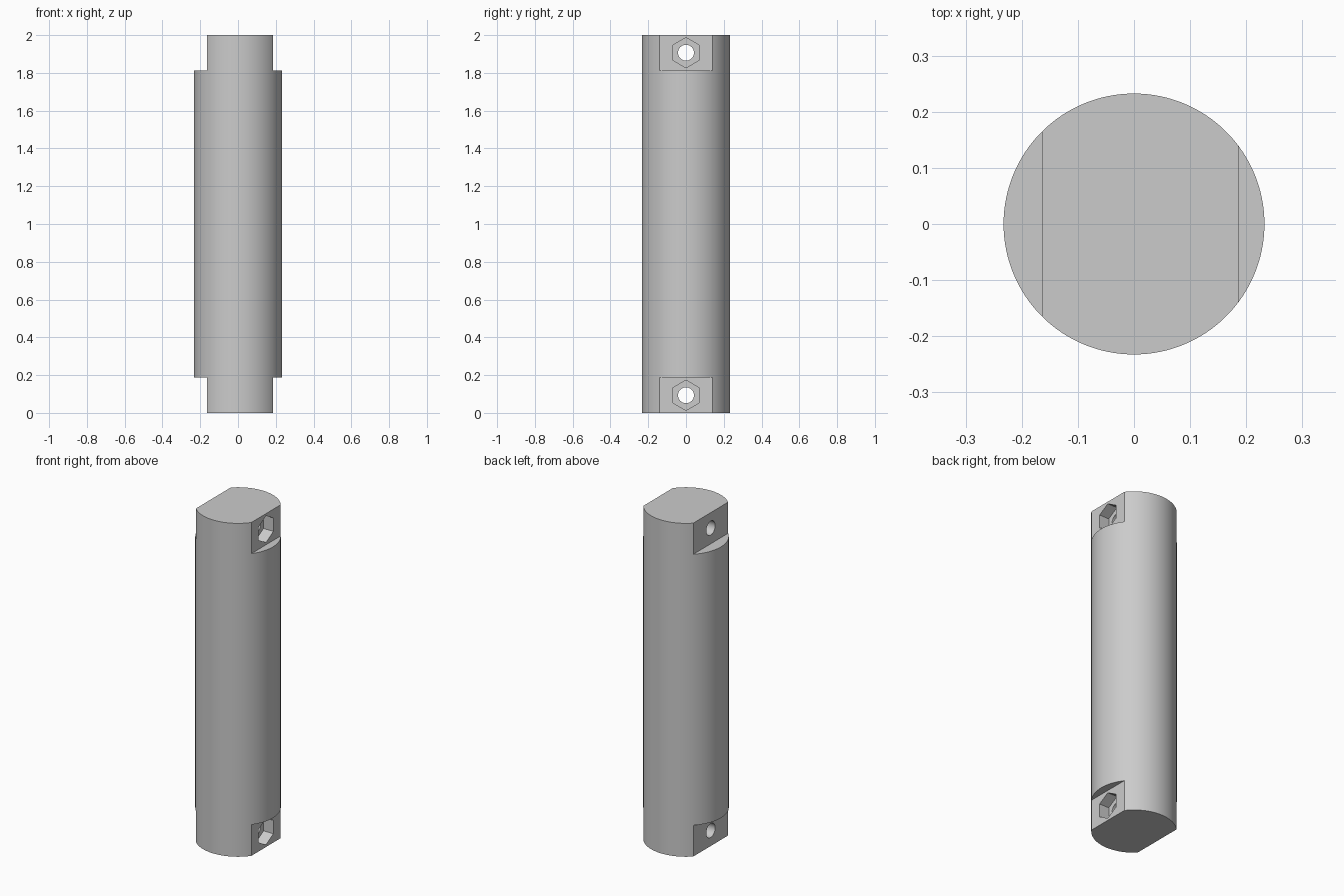
import bpy
import math
from mathutils import Matrix

if "Cube" in bpy.data.objects:
    bpy.data.objects.remove(bpy.data.objects["Cube"])

R, H = 0.2325, 2.0
FLAT_POS, FLAT_NEG = 0.186, -0.164   # flat positions along x
FLAT_H = 0.187                       # height of the flats at each end
HOLE_Z = 0.093                       # bolt distance from each end
POCKET = 0.065                       # nut pocket depth

grey = bpy.data.materials.new("grey")
grey.diffuse_color = (0.6, 0.6, 0.6, 1)
grey.use_nodes = True
grey.node_tree.nodes["Principled BSDF"].inputs["Base Color"].default_value = grey.diffuse_color


def cylinder(name, sides, radius, depth, loc, rot=(0, 0, 0)):
    bpy.ops.mesh.primitive_cylinder_add(vertices=sides, radius=radius, depth=depth,
                                        location=loc, rotation=rot)
    ob = bpy.context.object
    ob.name = name
    return ob


def box(name, x0, x1, z0, z1):
    bpy.ops.mesh.primitive_cube_add(size=1, location=((x0 + x1) / 2, 0, (z0 + z1) / 2))
    ob = bpy.context.object
    ob.name = name
    ob.scale = (x1 - x0, 1, z1 - z0)
    return ob


def cut(target, cutter):
    bpy.context.view_layer.update()
    mod = target.modifiers.new("cut", 'BOOLEAN')
    mod.operation = 'DIFFERENCE'
    mod.solver = 'EXACT'
    mod.object = cutter
    bpy.context.view_layer.objects.active = target
    bpy.ops.object.modifier_apply(modifier=mod.name)
    bpy.data.objects.remove(cutter, do_unlink=True)


# Round rod
rod = cylinder("spacer_rod", 128, R, H, (0, 0, H / 2))
rod.data.materials.append(grey)

for z0, z1, zc in ((-0.1, FLAT_H, HOLE_Z), (H - FLAT_H, H + 0.1, H - HOLE_Z)):
    # Flats on both sides of the end
    cut(rod, box("flat_cutter", FLAT_POS, 0.5, z0, z1))
    cut(rod, box("flat_cutter", -0.5, FLAT_NEG, z0, z1))
    # Through bolt hole
    cut(rod, cylinder("hole_cutter", 48, 0.042, 1, (0, 0, zc), (0, math.pi / 2, 0)))
    # Hexagonal nut pocket, points up and down
    nut = cylinder("nut_cutter", 6, 0.08, 0.2, (0, 0, 0))
    nut.data.transform(Matrix.Rotation(math.pi / 2, 4, 'Y')
                       @ Matrix.Rotation(math.pi / 2, 4, 'Z'))
    # turn so a corner points along z
    top = max(v.co.z for v in nut.data.vertices)
    if top < 0.079:
        nut.data.transform(Matrix.Rotation(math.pi / 6, 4, 'X'))
    nut.location = (FLAT_POS - POCKET + 0.1, 0, zc)
    cut(rod, nut)

# Smooth round surfaces, sharp edges kept
bpy.ops.object.select_all(action='DESELECT')
rod.select_set(True)
bpy.context.view_layer.objects.active = rod
bpy.ops.object.shade_smooth_by_angle(angle=math.radians(30))
